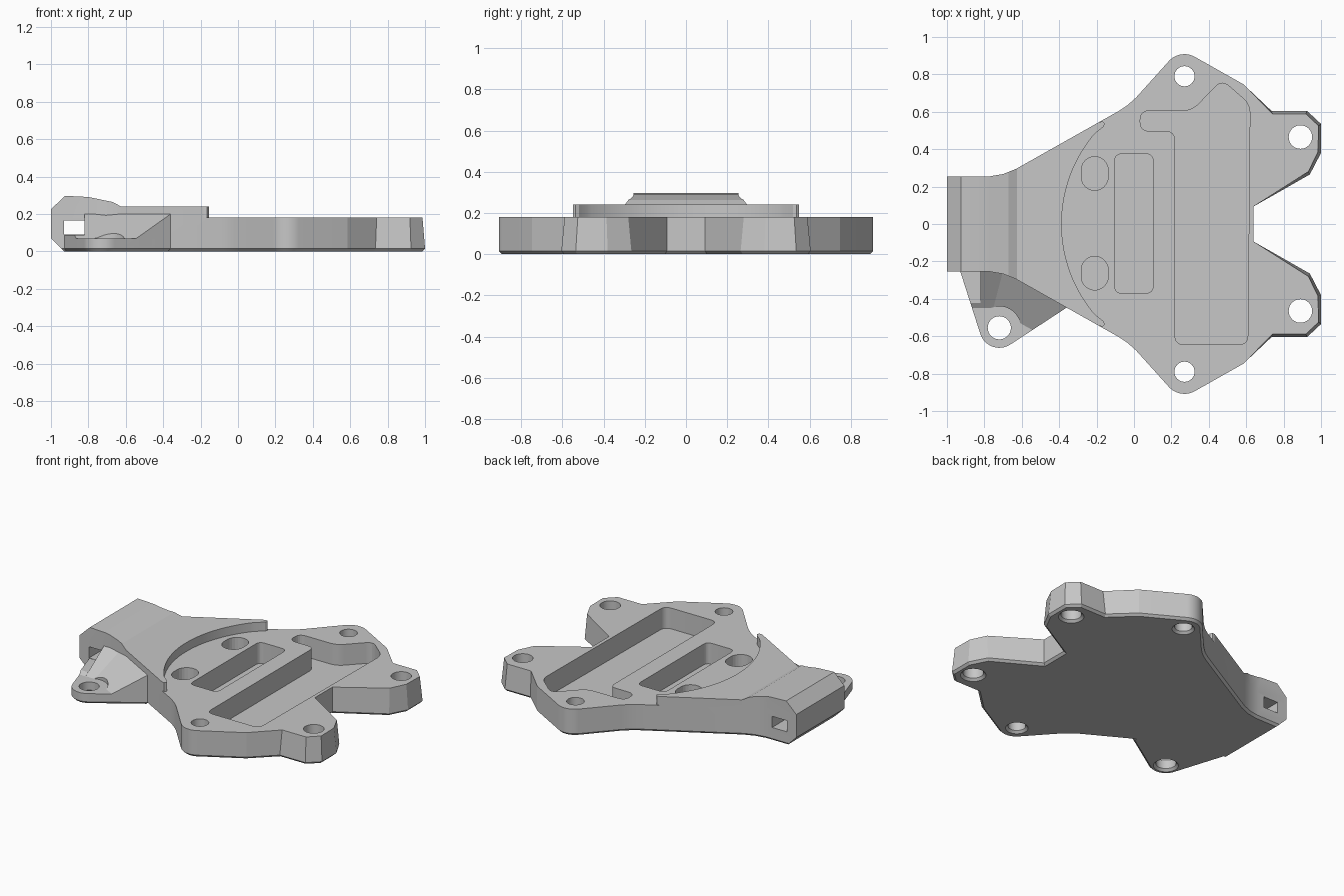
import bpy, bmesh, math
from mathutils import Vector

if "Cube" in bpy.data.objects:
    bpy.data.objects.remove(bpy.data.objects["Cube"], do_unlink=True)

grey = bpy.data.materials.new("plain grey")
grey.use_nodes = True
COLOUR = (0.57, 0.57, 0.57, 1)
grey.diffuse_color = COLOUR
grey.node_tree.nodes["Principled BSDF"].inputs["Base Color"].default_value = COLOUR


def arc(cx, cy, r, a0, a1, n=12):
    angles = [math.radians(a0 + (a1 - a0) * i / n) for i in range(n + 1)]
    return [(cx + r * math.cos(a), cy + r * math.sin(a)) for a in angles]


def circle(cx, cy, r, n=32):
    return arc(cx, cy, r, 0, 360, n)[:-1]


def mirrored(half):
    """Close a half outline (left to right, +y side) into a counter-clockwise loop."""
    return [(x, -y) for x, y in half] + half[::-1]


def rounded(pts, r, n=6):
    """Round every corner of a polygon with a quadratic curve."""
    out = []
    for i, p in enumerate(pts):
        p, a, b = Vector(p), Vector(pts[i - 1]), Vector(pts[(i + 1) % len(pts)])
        s, e = p + (a - p).normalized() * r, p + (b - p).normalized() * r
        for k in range(n + 1):
            t = k / n
            out.append(tuple(s * (1 - t) ** 2 + p * 2 * t * (1 - t) + e * t ** 2))
    return out


def offset(pts, d):
    """Grow a counter-clockwise outline by d, with mitred corners."""
    if not d:
        return pts
    out = []
    for i, p in enumerate(pts):
        p, a, b = Vector(p), Vector(pts[i - 1]), Vector(pts[(i + 1) % len(pts)])
        u, v = (p - a).normalized(), (b - p).normalized()
        n1, n2 = Vector((u.y, -u.x)), Vector((v.y, -v.x))
        out.append(tuple(p + (n1 + n2) * d / (1 + n1.dot(n2))))
    return out


def prism(name, pts, layers, along_y=False, adjust=None, planes=()):
    """Stack offset copies of an outline; planes trim away what lies beyond them."""
    bm = bmesh.new()
    rings = []
    for k, (z, d) in enumerate(layers):
        ring = offset(pts, d)
        if adjust and k == len(layers) - 1:
            ring = [adjust(*p) for p in ring]
        rings.append([bm.verts.new((x, z, y) if along_y else (x, y, z)) for x, y in ring])
    bm.faces.new(rings[0])
    bm.faces.new(rings[-1])
    for low, high in zip(rings, rings[1:]):
        for i in range(len(low)):
            bm.faces.new((low[i - 1], low[i], high[i], high[i - 1]))
    for co, no in planes:
        cut = bmesh.ops.bisect_plane(bm, geom=bm.verts[:] + bm.edges[:] + bm.faces[:],
                                     plane_co=co, plane_no=no, clear_outer=True)
        edges = [g for g in cut["geom_cut"] if isinstance(g, bmesh.types.BMEdge)]
        bmesh.ops.contextual_create(bm, geom=edges)
    bmesh.ops.recalc_face_normals(bm, faces=bm.faces[:])
    mesh = bpy.data.meshes.new(name)
    bm.to_mesh(mesh)
    bm.free()
    mesh.materials.append(grey)
    ob = bpy.data.objects.new(name, mesh)
    bpy.context.collection.objects.link(ob)
    return ob


def combine(target, other, operation):
    mod = target.modifiers.new(operation, "BOOLEAN")
    mod.object, mod.operation, mod.solver = other, operation, "EXACT"
    bpy.context.view_layer.objects.active = target
    bpy.ops.object.modifier_apply(modifier=mod.name)
    bpy.data.objects.remove(other, do_unlink=True)


def drill(target, x, y, r):
    """Through hole, flared at the underside."""
    cutter = prism("hole", circle(x, y, r), [(-0.01, 0.025), (0.015, 0), (0.4, 0)])
    combine(target, cutter, "DIFFERENCE")


BEVEL = [(0, -0.015), (0.015, 0)]

# Main plate: neck, side ears and two drafted rear lugs
neck = [(-1, 0.255), (-0.77, 0.255), (-0.7, 0.267), (-0.63, 0.295)]
half = (neck + [(-0.08, 0.605), (-0.035, 0.635), (0.01, 0.675)]
        + arc(0.27, 0.795, 0.113, 136, 60)
        + [(0.585, 0.747), (0.735, 0.605), (0.925, 0.605), (1, 0.535),
           (1, 0.38), (0.94, 0.265), (0.638, 0.093)])


def draft(x, y):
    """Lean the lug walls inward at the top."""
    if x < 0.73:
        return x, y
    inward = Vector((0.86, math.copysign(0.43, y))) - Vector((x, y))
    if x < 0.75:
        inward.x = 0.4 * abs(inward.y)
    return tuple(Vector((x, y)) + inward.normalized() * 0.017)


plate = prism("mounting_plate", mirrored(half), BEVEL + [(0.18, 0)], adjust=draft)

# Raised shelf with a curved rear edge, shaped by a side profile
(ax, ay), (bx, by) = half[3:5]
tip_x = -0.185
tip = [(tip_x, ay + (by - ay) * (tip_x - ax) / (bx - ax)),
       (-0.166, 0.548), (-0.156, 0.535), (-0.163, 0.52)]
shelf_half = neck + tip + arc(0.36, 0, 0.747, 140, 180, 20)[:-1]
shelf = prism("raised_shelf", mirrored(shelf_half), [(0.18, 0), (0.35, 0)])
profile = [(-1.1, 0.1), (0, 0.1), (0, 0.24), (-0.625, 0.24), (-0.67, 0.264),
           (-0.8, 0.291), (-0.925, 0.297), (-1.1, 0.129)]
combine(shelf, prism("profile", profile, [(-0.8, 0), (0.8, 0)], True), "INTERSECT")
combine(plate, shelf, "UNION")

# Neck: slanted lower end and square cross slot
end = [(-1.1, -0.1), (-0.83, -0.1), (-1.1, 0.17)]
combine(plate, prism("end_cut", end, [(-0.8, 0), (0.8, 0)], True), "DIFFERENCE")
slot = [(-0.93, 0.09), (-0.82, 0.09), (-0.82, 0.165), (-0.93, 0.165)]
combine(plate, prism("slot_cut", slot, [(-0.8, 0), (0.8, 0)], True), "DIFFERENCE")

# Screw holes of the ears and lugs
for side in (1, -1):
    drill(plate, 0.27, 0.79 * side, 0.054)
    drill(plate, 0.89, 0.465 * side, 0.063)


# Blind pockets
def box(x0, x1, y0, y1):
    return [(x0, y0), (x1, y0), (x1, y1), (x0, y1)]


bay = [(0.219, -0.645), (0.608, -0.645), (0.62, 0.64), (0.47, 0.77),
       (0.31, 0.605), (0.033, 0.605), (0.033, 0.497), (0.219, 0.497)]
pockets = [rounded(bay, 0.05), rounded(box(-0.103, 0.102, -0.37, 0.375), 0.04)]
for y in (0.27, -0.263):
    pockets.append(arc(-0.21, y + 0.018, 0.072, 0, 180) + arc(-0.21, y - 0.018, 0.072, 180, 360))
for pts in pockets:
    combine(plate, prism("pocket", pts, [(0.04, 0), (0.4, 0)]), "DIFFERENCE")

# Side tab with a sloping gusset along the neck
tab_pts = ([(-0.93, -0.2), (-0.93, -0.25)] + arc(-0.72, -0.555, 0.107, 195, 304)
           + [(-0.36, -0.447), (-0.36, -0.38), (-0.6, -0.2)])
SLOPE = 0.67
inner = ((-0.82, 0, 0), (-1, 0, 0))
outer = ((-0.82, 0, 0), (1, 0, 0))
straight = ((0, -0.255, 0.2), (0, -SLOPE, 1))
diagonal = ((-0.36, -0.447, 0.2), (-0.49 * SLOPE, -0.87 * SLOPE, 1))
ledge = ((0, -0.45, 0.07), (0, -SLOPE, 1))
tab = prism("side_tab", tab_pts, BEVEL + [(0.07, 0)])
drill(tab, -0.72, -0.555, 0.062)
parts = [plate, tab]
for name, top, planes in (("neck_gusset", 0.2, (inner, straight)),
                          ("diagonal_gusset", 0.2, (inner, diagonal)),
                          ("tab_ledge", 0.088, (outer, ledge))):
    part = prism(name, tab_pts, [(0.03, 0), (top, 0)], planes=planes)
    seat = prism("screw_seat", circle(-0.72, -0.555, 0.115), [(0.0, 0), (0.4, 0)])
    combine(part, seat, "DIFFERENCE")
    parts.append(part)

# Smooth the curved walls, keep machined edges crisp
bpy.ops.object.select_all(action="DESELECT")
for part in parts:
    part.select_set(True)
bpy.context.view_layer.objects.active = plate
bpy.ops.object.shade_smooth_by_angle(angle=math.radians(13))
